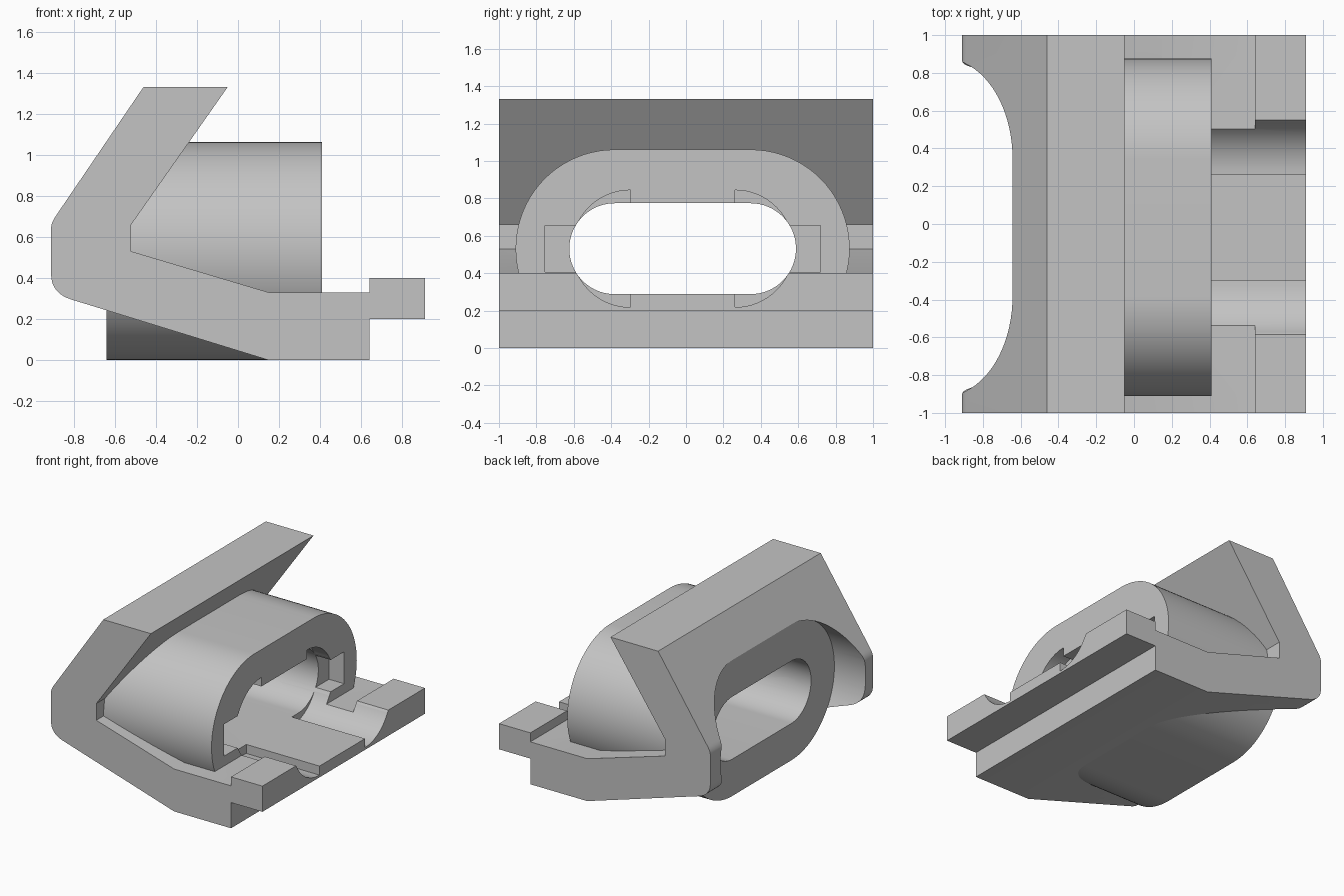
import bpy, bmesh, math
from mathutils import Vector

default = bpy.data.objects.get("Cube")
if default:
    bpy.data.objects.remove(default, do_unlink=True)

grey = bpy.data.materials.new("plain grey")
grey.use_nodes = True
grey.diffuse_color = (0.55, 0.55, 0.55, 1)
grey.node_tree.nodes["Principled BSDF"].inputs["Base Color"].default_value = (0.55, 0.55, 0.55, 1)

MID_Y, MID_Z = -0.018, 0.531   # centre line of the tube
STRAIGHT = 0.363               # half length of the flat part of the tube


def prism(name, outline, axis, start, end):
    """Extrude a closed outline along x (outline is y, z) or y (outline is x, z)."""
    bm = bmesh.new()
    if axis == "x":
        verts = [bm.verts.new((start, a, b)) for a, b in outline]
        step = Vector((end - start, 0, 0))
    else:
        verts = [bm.verts.new((a, start, b)) for a, b in outline]
        step = Vector((0, end - start, 0))
    face = bm.faces.new(verts)
    grown = bmesh.ops.extrude_face_region(bm, geom=[face])["geom"]
    bmesh.ops.translate(bm, vec=step, verts=[g for g in grown if isinstance(g, bmesh.types.BMVert)])
    bmesh.ops.recalc_face_normals(bm, faces=bm.faces)
    mesh = bpy.data.meshes.new(name)
    bm.to_mesh(mesh)
    bm.free()
    mesh.materials.append(grey)
    obj = bpy.data.objects.new(name, mesh)
    bpy.context.collection.objects.link(obj)
    return obj


def arc(cy, cz, radius, first, last, steps):
    angles = [math.radians(first + (last - first) * i / steps) for i in range(steps + 1)]
    return [(cy + radius * math.cos(a), cz + radius * math.sin(a)) for a in angles]


def stadium(radius):
    return (arc(MID_Y + STRAIGHT, MID_Z, radius, -90, 90, 40)
            + arc(MID_Y - STRAIGHT, MID_Z, radius, 90, 270, 40))


def fillet(before, corner, after, steps=8):
    """Quadratic rounding between two points around a corner."""
    b, c, a = Vector(before), Vector(corner), Vector(after)
    ts = [i / steps for i in range(steps + 1)]
    return [tuple(b * (1 - t) ** 2 + c * 2 * t * (1 - t) + a * t * t) for t in ts]


def cut(obj, cutters):
    bpy.context.view_layer.objects.active = obj
    for cutter in cutters:
        mod = obj.modifiers.new("cut", "BOOLEAN")
        mod.operation = "DIFFERENCE"
        mod.solver = "EXACT"
        mod.object = cutter
        bpy.ops.object.modifier_apply(modifier=mod.name)


# Bracket: slanted wall, angled floor and stepped lip in one profile
profile = [(-0.46, 1.33), (-0.05, 1.33), (-0.52, 0.66), (-0.52, 0.53), (0.15, 0.33),
           (0.64, 0.33), (0.64, 0.40), (0.91, 0.40), (0.91, 0.20), (0.64, 0.20),
           (0.64, 0), (0.15, 0)]
profile += fillet((-0.81, 0.295), (-0.91, 0.325), (-0.91, 0.42))
profile += fillet((-0.91, 0.64), (-0.91, 0.67), (-0.885, 0.705), 5)
bracket = prism("bracket", profile, "y", -1, 1)

# Oval tube through the bracket
tube = prism("oval_tube", stadium(0.53), "x", -0.64, 0.41)

# Cutters: recess behind the tube, bore, and bayonet pockets
recess = prism("recess_cutter", stadium(0.53), "x", -2, -0.63)
bore = prism("bore_cutter", stadium(0.243), "x", -2, 2)
round_pockets, square_pockets = [], []
for side in (-1, 1):
    turn = 0 if side > 0 else 180
    round_pockets.append(prism("round_pocket_cutter",
                               arc(MID_Y + side * 0.28, MID_Z, 0.313, turn - 90, turn + 90, 32),
                               "x", 0.28, 2))
    near, far = MID_Y + side * 0.5, MID_Y + side * 0.737
    square_pockets.append(prism("square_pocket_cutter",
                                [(near, 0.407), (far, 0.407), (far, 0.655), (near, 0.655)],
                                "x", 0.28, 2))

cut(bracket, [recess, bore] + round_pockets)
cut(tube, [bore] + round_pockets + square_pockets)
for helper in [recess, bore] + round_pockets + square_pockets:
    bpy.data.objects.remove(helper, do_unlink=True)

# Smooth the curved walls, keep the corners crisp
for obj in (bracket, tube):
    bpy.ops.object.select_all(action="DESELECT")
    obj.select_set(True)
    bpy.context.view_layer.objects.active = obj
    bpy.ops.object.shade_smooth_by_angle(angle=math.radians(20))
